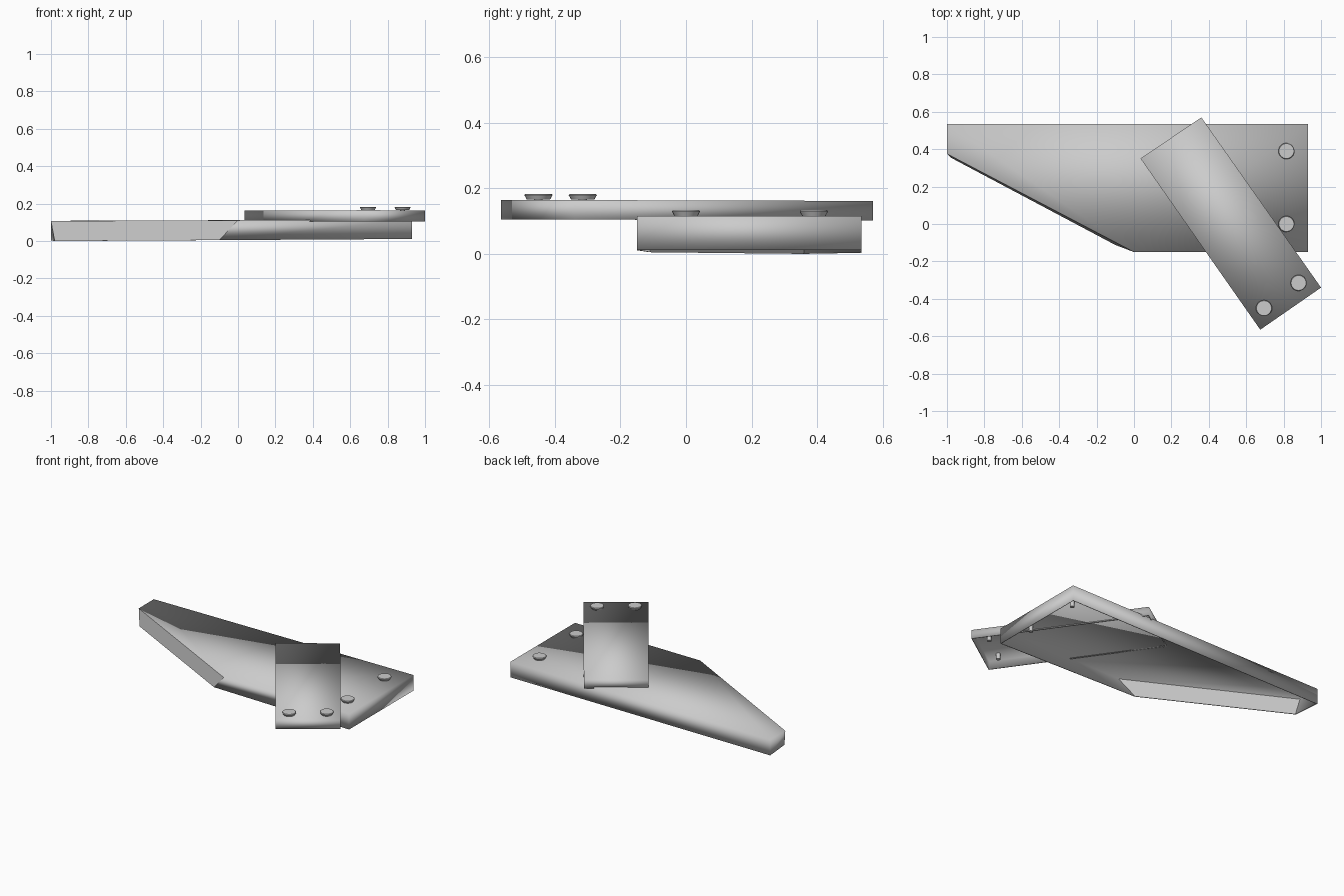
import bpy, bmesh, math

if "Cube" in bpy.data.objects:
    bpy.data.objects.remove(bpy.data.objects["Cube"])


def shell(name, top, bottom, thickness=0.005, flat=()):
    """Thin open-bottomed cover: top outline joined to bottom outline by walls."""
    bm = bmesh.new()
    t = [bm.verts.new(p) for p in top]
    b = [bm.verts.new(p) for p in bottom]
    bm.faces.new(t)
    n = len(t)
    for i in range(n):
        j = (i + 1) % n
        bm.faces.new((t[j], t[i], b[i], b[j]))
    bmesh.ops.recalc_face_normals(bm, faces=bm.faces[:])
    bm.faces.ensure_lookup_table()
    if bm.faces[0].normal.z < 0:
        bmesh.ops.reverse_faces(bm, faces=bm.faces[:])
    for i, f in enumerate(bm.faces):
        f.smooth = (i - 1) not in flat
    # Upright corners stay crisp, the top fold shades softly
    for i in range(n):
        bm.edges.get((t[i], b[i])).smooth = False
    mesh = bpy.data.meshes.new(name)
    bm.to_mesh(mesh)
    bm.free()
    ob = bpy.data.objects.new(name, mesh)
    bpy.context.collection.objects.link(ob)
    mod = ob.modifiers.new("sheet_thickness", 'SOLIDIFY')
    mod.thickness = thickness
    mod.offset = -1
    mod.use_even_offset = True
    return ob


def rivet(name, x, y, z, sides=24):
    """Shallow flared head on a thin shank, lathed from a profile."""
    profile = [(0.013, -0.045), (0.013, 0.0), (0.035, 0.0),
               (0.043, 0.014), (0.040, 0.018)]
    bm = bmesh.new()
    rings = []
    for r, h in profile:
        rings.append([bm.verts.new((r * math.cos(2 * math.pi * k / sides),
                                    r * math.sin(2 * math.pi * k / sides), h))
                      for k in range(sides)])
    for a, b in zip(rings, rings[1:]):
        for k in range(sides):
            m = (k + 1) % sides
            bm.faces.new((a[k], a[m], b[m], b[k]))
    bm.faces.new(rings[0][::-1])
    bm.faces.new(rings[-1])
    mesh = bpy.data.meshes.new(name)
    bm.to_mesh(mesh)
    bm.free()
    ob = bpy.data.objects.new(name, mesh)
    ob.location = (x, y, z)
    bpy.context.collection.objects.link(ob)
    bpy.ops.object.select_all(action='DESELECT')
    ob.select_set(True)
    bpy.context.view_layer.objects.active = ob
    bpy.ops.object.shade_smooth_by_angle(angle=math.radians(35))


# Large tapered plate, listed counter-clockwise, slightly lower at its left end
shell("tapered_plate",
      [(-1, 0.375, 0.107), (0, -0.15, 0.111), (0.93, -0.15, 0.115),
       (0.93, 0.535, 0.115), (-1, 0.535, 0.108)],
      [(-0.98, 0.355, 0.0), (-0.10, -0.112, 0.005), (0.93, -0.15, 0.011),
       (0.93, 0.535, 0.011), (-1, 0.535, 0.003)], flat=(0,))

# Crossing rectangular strap
strap = [(0.675, -0.565), (1.0, -0.34), (0.36, 0.57), (0.035, 0.35)]
shell("cross_strap",
      [(x, y, 0.163 - 0.003 * y) for x, y in strap],
      [(x, y, 0.1035 - 0.003 * y) for x, y in strap])

# Rivets on both plates
for i, (x, y, z) in enumerate([(0.815, 0.39, 0.115), (0.815, 0.0, 0.115),
                               (0.88, -0.315, 0.165), (0.695, -0.45, 0.165)]):
    rivet(f"rivet_{i + 1}", x, y, z)
